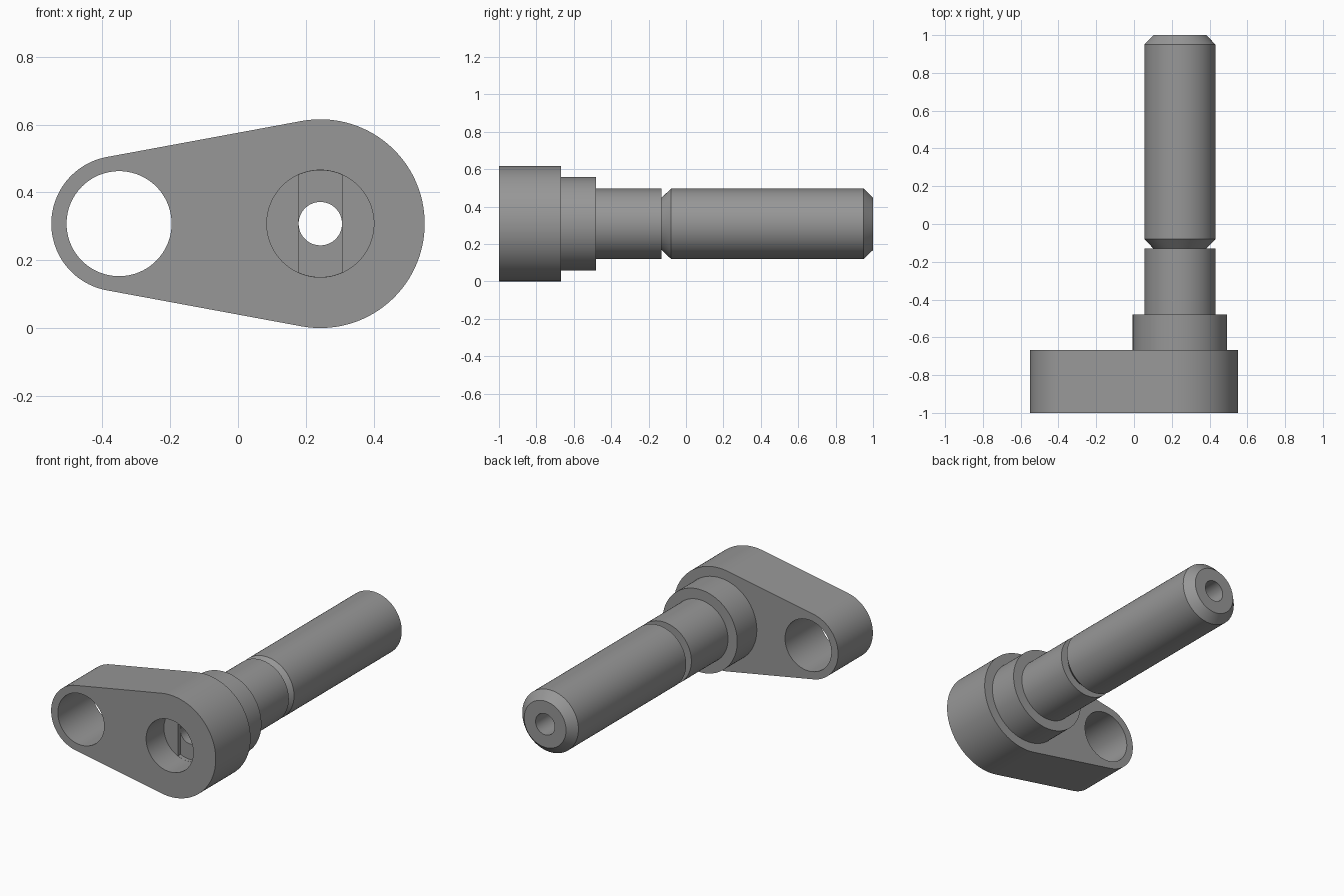
import bpy, bmesh, math
from math import sin, cos, pi

if "Cube" in bpy.data.objects:
    bpy.data.objects.remove(bpy.data.objects["Cube"])

CX, CZ = 0.243, 0.308          # axis of the shaft
EX = -0.351                    # axis of the eye hole
BORE, HOLE = 0.158, 0.064
FRONT, BACK = -1.0, -0.667     # plate faces
FLOOR = -0.83                  # bottom of the counterbore
SEG = 96

steel = bpy.data.materials.new("grey steel")
steel.diffuse_color = (0.31, 0.31, 0.31, 1)
steel.use_nodes = True
steel.node_tree.nodes["Principled BSDF"].inputs["Base Color"].default_value = steel.diffuse_color


def make_object(name, bm):
    bmesh.ops.recalc_face_normals(bm, faces=bm.faces)
    mesh = bpy.data.meshes.new(name)
    bm.to_mesh(mesh)
    bm.free()
    mesh.materials.append(steel)
    ob = bpy.data.objects.new(name, mesh)
    bpy.context.collection.objects.link(ob)
    return ob


def arc(cx, r, a0, a1, n):
    return [(cx + r * cos(a0 + (a1 - a0) * i / n), CZ + r * sin(a0 + (a1 - a0) * i / n))
            for i in range(n + 1)]


def circle(cx, r):
    return arc(cx, r, 0, 2 * pi, SEG)[:-1]


def prism(name, outline, y0, y1):
    """Solid with an x-z outline, running from y0 to y1."""
    bm = bmesh.new()
    face = bm.faces.new([bm.verts.new((x, y0, z)) for x, z in outline])
    ext = bmesh.ops.extrude_face_region(bm, geom=[face])
    verts = [v for v in ext["geom"] if isinstance(v, bmesh.types.BMVert)]
    bmesh.ops.translate(bm, verts=verts, vec=(0, y1 - y0, 0))
    return make_object(name, bm)


def smooth(ob):
    bpy.ops.object.select_all(action='DESELECT')
    ob.select_set(True)
    bpy.context.view_layer.objects.active = ob
    bpy.ops.object.shade_smooth_by_angle(angle=math.radians(30))


# Teardrop lever plate: two arcs joined by tangent lines
R, r = 0.308, 0.2
t = math.acos((r - R) / (CX - EX))
plate = prism("lever_plate", arc(CX, R, -t, t, 64) + arc(EX, r, t, 2 * pi - t, 48), FRONT, BACK)

# Cutters: eye hole, counterbore, shallow cross slot, through hole
s = math.acos(HOLE / BORE)
slot = arc(CX, BORE - 0.0005, s, pi - s, 16) + arc(CX, BORE - 0.0005, pi + s, 2 * pi - s, 16)
cutters = [
    prism("eye_cutter", circle(EX, 0.155), FRONT - 0.1, BACK + 0.1),
    prism("bore_cutter", circle(CX, BORE), FRONT - 0.1, FLOOR),
    prism("slot_cutter", slot, FLOOR - 0.05, FLOOR + 0.025),
    prism("hole_cutter", circle(CX, HOLE), FLOOR - 0.07, BACK + 0.1),
]
bpy.context.view_layer.objects.active = plate
for c in cutters:
    mod = plate.modifiers.new("cut", 'BOOLEAN')
    mod.operation, mod.solver, mod.object = 'DIFFERENCE', 'EXACT', c
    bpy.ops.object.modifier_apply(modifier=mod.name)
for c in cutters:
    bpy.data.objects.remove(c)
smooth(plate)

# Stepped hollow shaft: collar, neck, groove, chamfered pin and inner hole, as (radius, y)
profile = [(0.25, BACK), (0.25, -0.48), (0.188, -0.48), (0.188, -0.13), (0.14, -0.13),
           (0.188, -0.08), (0.188, 0.95), (0.14, 1.0), (HOLE, 1.0), (HOLE, BACK)]
bm = bmesh.new()
rings = [[bm.verts.new((x, y, z)) for x, z in circle(CX, rad)] for rad, y in profile]
for a, b in zip(rings, rings[1:]):
    for i in range(SEG):
        j = (i + 1) % SEG
        bm.faces.new((a[i], a[j], b[j], b[i]))
smooth(make_object("stepped_shaft", bm))
